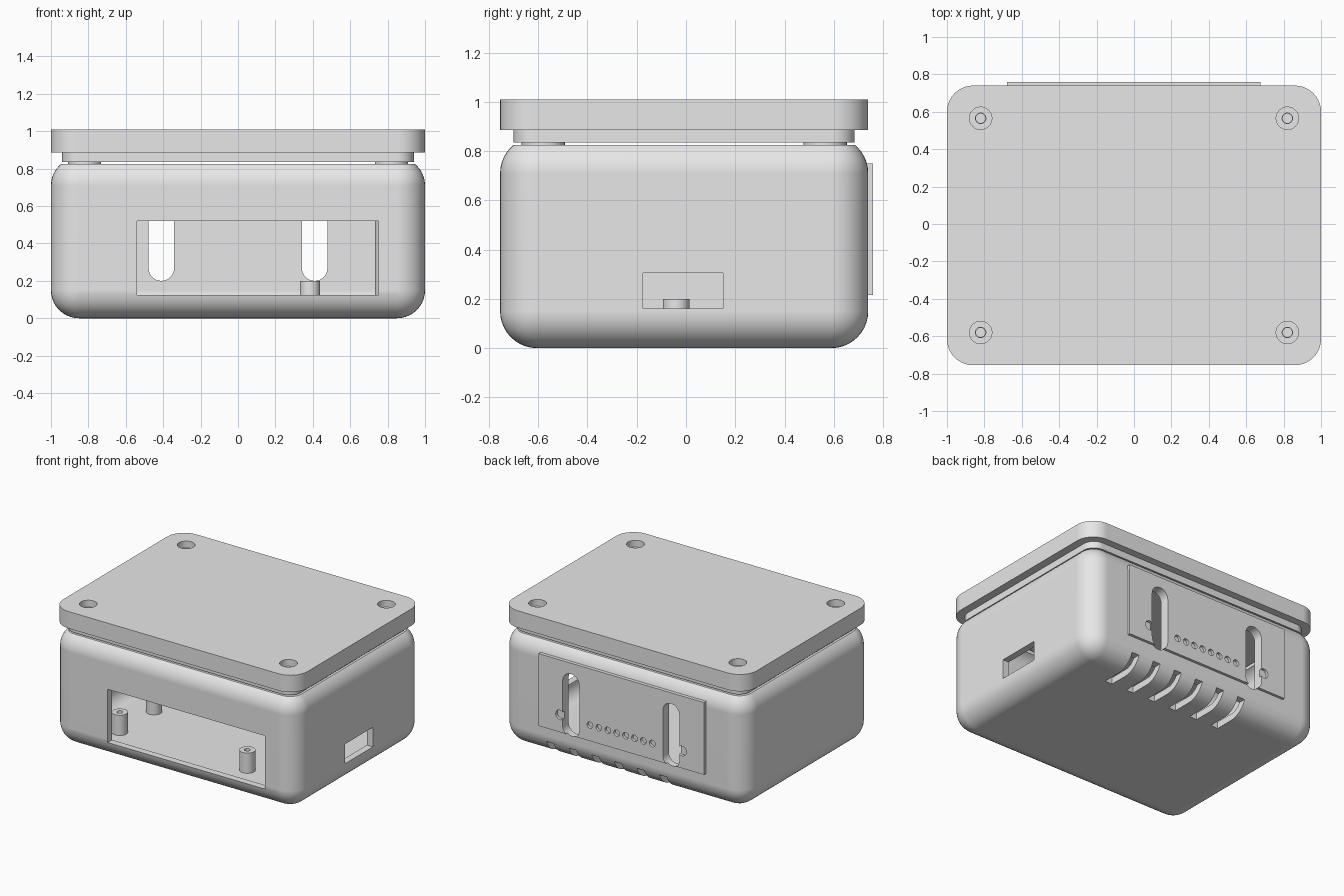
import bpy, bmesh, math
from mathutils import Vector, Matrix

cube = bpy.data.objects.get("Cube")
if cube:
    bpy.data.objects.remove(cube, do_unlink=True)

grey = bpy.data.materials.new("plain grey")
grey.use_nodes = True
grey.diffuse_color = (0.8, 0.8, 0.8, 1)
grey.node_tree.nodes["Principled BSDF"].inputs["Base Color"].default_value = (0.8, 0.8, 0.8, 1)


def finish(name, bm):
    mesh = bpy.data.meshes.new(name)
    bmesh.ops.recalc_face_normals(bm, faces=bm.faces)
    bm.to_mesh(mesh)
    bm.free()
    mesh.materials.append(grey)
    ob = bpy.data.objects.new(name, mesh)
    bpy.context.collection.objects.link(ob)
    return ob


def box(name, x, y, z, radius=0, all_edges=False, top_cut=None):
    """Box from ranges, with rounded vertical edges or rounded everywhere."""
    bm = bmesh.new()
    bmesh.ops.create_cube(bm, size=1)
    for v in bm.verts:
        v.co = Vector([r[0] if c < 0 else r[1] for c, r in zip(v.co, (x, y, z))])
    if radius:
        edges = [e for e in bm.edges if all_edges
                 or abs(e.verts[0].co.z - e.verts[1].co.z) > 0.001]
        bmesh.ops.bevel(bm, geom=edges, offset=radius, segments=10,
                        profile=0.5, affect='EDGES')
    if top_cut:
        cut_geom = bmesh.ops.bisect_plane(
            bm, geom=bm.verts[:] + bm.edges[:] + bm.faces[:],
            plane_co=(0, 0, top_cut), plane_no=(0, 0, 1), clear_outer=True)["geom_cut"]
        bmesh.ops.contextual_create(bm, geom=[g for g in cut_geom if isinstance(g, bmesh.types.BMEdge)])
    return finish(name, bm)


def cylinder(name, radius, centre, depth, axis='Z'):
    bm = bmesh.new()
    spin = Matrix.Rotation(math.pi / 2, 4, 'X') if axis == 'Y' else Matrix()
    bmesh.ops.create_cone(bm, cap_ends=True, segments=40, radius1=radius, radius2=radius,
                          depth=depth, matrix=Matrix.Translation(centre) @ spin)
    return finish(name, bm)


def slot(x, low, high, radius):
    """Upright slot cutter with round ends, passing through the back wall."""
    bm = bmesh.new()
    ring = []
    for i in range(34):
        upper = i < 17
        a = math.pi * (i if upper else i - 1) / 16
        z = high - radius if upper else low + radius
        ring.append(bm.verts.new((x + radius * math.cos(a), 0.6, z + radius * math.sin(a))))
    face = bm.faces.new(ring)
    solid = bmesh.ops.extrude_face_region(bm, geom=[face])
    for v in solid["geom"]:
        if isinstance(v, bmesh.types.BMVert):
            v.co.y += 0.3
    return finish("slot_cutter", bm)


def cut(ob, cutters):
    for cutter in cutters:
        mod = ob.modifiers.new("cut", 'BOOLEAN')
        mod.operation = 'DIFFERENCE'
        mod.solver = 'EXACT'
        mod.object = cutter
        bpy.context.view_layer.objects.active = ob
        bpy.ops.object.modifier_apply(modifier=mod.name)
        bpy.data.objects.remove(cutter, do_unlink=True)


def smooth(ob):
    bpy.ops.object.select_all(action='DESELECT')
    ob.select_set(True)
    bpy.context.view_layer.objects.active = ob
    bpy.ops.object.shade_smooth_by_angle(angle=math.radians(30))
    mod = ob.modifiers.new("even shading", 'WEIGHTED_NORMAL')
    mod.keep_sharp = True


slot_xs = (-0.41, 0.41)
screws = [(x, y) for x in (-0.82, 0.82) for y in (-0.58, 0.565)]
parts = []

# Hollow body with rounded edges
body = box("body", (-1, 1), (-0.755, 0.74), (0, 0.86), 0.15, True, 0.825)
cutters = [
    box("cavity", (-0.95, 0.95), (-0.705, 0.69), (0.05, 0.81), 0.1, True),
    box("opening", (-0.89, 0.89), (-0.65, 0.635), (0.7, 1), 0.1),
    box("front_window", (-0.54, 0.75), (-0.9, -0.6), (0.125, 0.52)),
    box("side_port", (0.85, 1.1), (-0.175, 0.15), (0.16, 0.305)),
]
cutters += [slot(x, 0.2, 0.67, 0.068) for x in slot_xs]
# Row of vents wrapping round the lower back edge
for i in range(6):
    x = 0.6 - 0.185 * i
    cutters.append(box("vent", (x - 0.03, x + 0.03), (0.45, 0.85), (-0.1, 0.1)))
cut(body, cutters)
parts.append(body)

# Back plate with two slots, a row of sockets and two larger sockets
plate = box("back_plate", (-0.68, 0.675), (0.715, 0.76), (0.215, 0.75))
cutters = [slot(x, 0.2, 0.67, 0.068) for x in slot_xs]
cutters += [cylinder("socket", 0.024, (0.255 - 0.073 * i, 0.76, 0.333), 0.06, 'Y') for i in range(8)]
cutters += [cylinder("large_socket", 0.035, (x, 0.76, 0.343), 0.06, 'Y') for x in (-0.5, 0.5)]
cut(plate, cutters)
parts.append(plate)

# Lid with a stepped lip and countersunk screw holes
lid = box("lid", (-1, 1), (-0.755, 0.74), (0.885, 1.01), 0.14)
lip = box("lid_lip", (-0.94, 0.94), (-0.7, 0.685), (0.835, 0.885), 0.09)
cut(lid, [cylinder("countersink", 0.06, (x, y, 1.01), 0.1) for x, y in screws])
for ob in (lid, lip):
    cut(ob, [cylinder("screw_hole", 0.028, (x, y, 0.9), 0.3) for x, y in screws])
    parts.append(ob)

# Corner pillars that carry the lid
for x, y in screws:
    pillar = cylinder("corner_pillar", 0.088, (x, y, 0.4375), 0.795)
    cut(pillar, [cylinder("pilot_hole", 0.025, (x, y, 0.75), 0.4)])
    parts.append(pillar)

# Short board posts on the floor
for x in (-0.66, 0.385):
    for y in (-0.44, -0.04):
        post = cylinder("board_post", 0.054, (x, y, 0.12), 0.16)
        cut(post, [cylinder("pilot_hole", 0.02, (x, y, 0.2), 0.16)])
        parts.append(post)

for ob in parts:
    smooth(ob)
